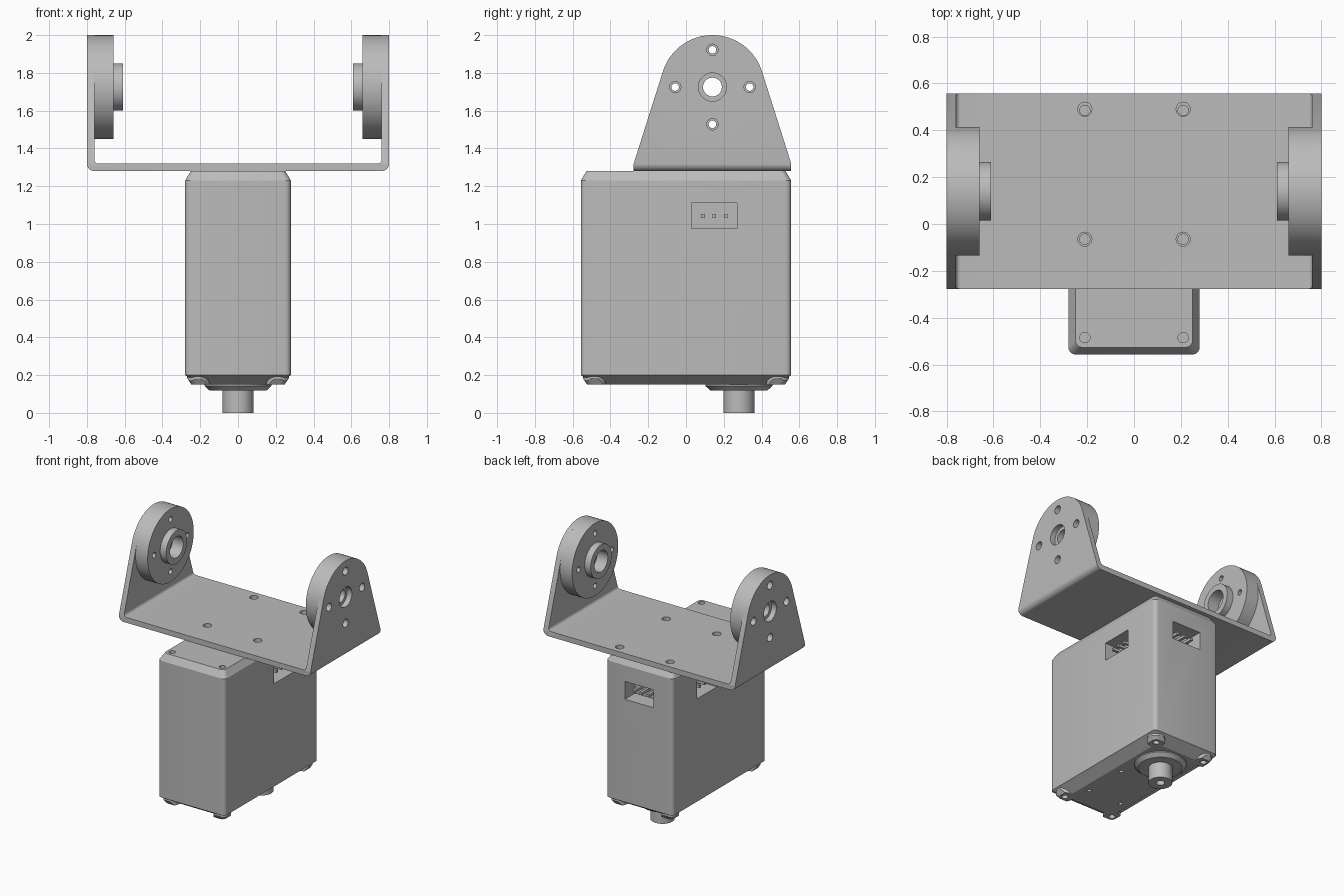
import bpy, bmesh, math
from math import sin, cos, pi, atan2, acos, hypot

cube = bpy.data.objects.get("Cube")
if cube:
    bpy.data.objects.remove(cube, do_unlink=True)

grey = bpy.data.materials.new("plain grey")
grey.use_nodes = True
colour = (0.5, 0.5, 0.5, 1)
grey.diffuse_color = colour
grey.node_tree.nodes["Principled BSDF"].inputs["Base Color"].default_value = colour


def loft(name, rings):
    """Closed solid through matching rings of points."""
    bm = bmesh.new()
    rows = [[bm.verts.new(p) for p in ring] for ring in rings]
    n = len(rows[0])
    for a, b in zip(rows, rows[1:]):
        for i in range(n):
            j = (i + 1) % n
            bm.faces.new((a[i], a[j], b[j], b[i]))
    bm.faces.new(rows[0][::-1])
    bm.faces.new(rows[-1])
    bmesh.ops.recalc_face_normals(bm, faces=bm.faces)
    mesh = bpy.data.meshes.new(name)
    bm.to_mesh(mesh)
    bm.free()
    mesh.materials.append(grey)
    ob = bpy.data.objects.new(name, mesh)
    bpy.context.collection.objects.link(ob)
    return ob


def place(u, v, w, axis):
    """Point with w along the axis and u, v across it."""
    return {"x": (w, u, v), "y": (u, w, v), "z": (u, v, w)}[axis]


def prism(name, pts, axis, lo, hi):
    return loft(name, [[place(u, v, w, axis) for u, v in pts] for w in (lo, hi)])


def arc(u, v, r, a0, a1, n=8):
    return [(u + r * cos(a0 + (a1 - a0) * i / n), v + r * sin(a0 + (a1 - a0) * i / n))
            for i in range(n + 1)]


def lathe(name, u, v, axis, steps, n=32):
    """Round part along an axis from (radius, position) steps."""
    return loft(name, [[place(a, b, w, axis) for a, b in arc(u, v, r, 0, 2 * pi, n)[:-1]]
                       for r, w in steps])


def box(name, lo, hi):
    pts = [(lo[0], lo[1]), (hi[0], lo[1]), (hi[0], hi[1]), (lo[0], hi[1])]
    return prism(name, pts, "z", lo[2], hi[2])


def boolean(ob, tool, kind="DIFFERENCE", keep=False):
    mod = ob.modifiers.new("cut", "BOOLEAN")
    mod.operation, mod.object, mod.solver = kind, tool, "EXACT"
    bpy.context.view_layer.objects.active = ob
    bpy.ops.object.modifier_apply(modifier=mod.name)
    if not keep:
        bpy.data.objects.remove(tool, do_unlink=True)


def drill(ob, u, v, r, axis, lo, hi):
    boolean(ob, lathe("cutter", u, v, axis, [(r, lo), (r, hi)], 24))


def slab(name, steps, hx=0.28, hy=0.557, r=0.03):
    """Rounded rectangle stack from (inset, height) steps."""
    rings = []
    for inset, z in steps:
        ring = []
        for k, (sx, sy) in enumerate([(1, 1), (-1, 1), (-1, -1), (1, -1)]):
            ring += arc(sx * (hx - inset - r), sy * (hy - inset - r), r,
                        k * pi / 2, (k + 1) * pi / 2, 5)
        rings.append([(x, y, z) for x, y in ring])
    return loft(name, rings)


# Motor housing with sloped underside edges
body = slab("motor_housing", [(0.08, 0.15), (0, 0.2), (0, 1.23), (0.03, 1.28)])
envelope = slab("corner_envelope", [(0.033, 0.15), (0, 0.2), (0, 1.23), (0.03, 1.28)])
sides = [(sx, sy) for sx in (-1, 1) for sy in (-1, 1)]
for sx, sy in sides:
    post = lathe("corner_post", sx * 0.21, sy * 0.485, "z", [(0.06, 0.15), (0.06, 0.26)])
    boolean(post, envelope, "INTERSECT", keep=True)
    boolean(body, post, "UNION")
bpy.data.objects.remove(envelope, do_unlink=True)

# Screw holes in the housing
for sx, sy in sides:
    drill(body, sx * 0.21, sy * 0.485, 0.022, "z", 0.1, 0.2)
    drill(body, sx * 0.21, sy * 0.485, 0.022, "z", 1.2, 1.3)
    drill(body, sx * 0.14, -0.14 + sy * 0.17, 0.015, "z", 0.1, 0.2)
for sx in (-1, 1):
    drill(body, sx * 0.21, -0.065, 0.022, "z", 1.2, 1.3)

# Connector sockets on both sides and the back, with three pins each
z0, z1, depth = 0.975, 1.11, 0.12
for s in (-1, 1):
    xs = sorted((s * (0.28 - depth), s * 0.3))
    boolean(body, box("cutter", (xs[0], 0.03, z0), (xs[1], 0.27, z1)))
boolean(body, box("cutter", (-0.12, 0.557 - depth, z0), (0.12, 0.6, z1)))
for k in (-0.06, 0, 0.06):
    for s in (-1, 1):
        xs = sorted((s * 0.14, s * 0.265))
        box("side_pin", (xs[0], 0.14 + k, 1.033), (xs[1], 0.16 + k, 1.053))
    box("back_pin", (k - 0.01, 0.42, 1.033), (k + 0.01, 0.542, 1.053))

# Output collar and shaft
lathe("output_collar", 0, 0.28, "z", [(0.15, 0.118), (0.178, 0.143), (0.178, 0.17)], 48)
shaft = lathe("output_shaft", 0, 0.28, "z", [(0.082, 0), (0.082, 0.16)])
drill(shaft, 0, 0.28, 0.03, "z", -0.05, 0.1)

# U bracket: bent strip trimmed to the tapered arm outline
half = (arc(0.76, 1.32, 0.04, -pi / 2, 0) + [(0.8, 2.05), (0.76, 2.05)]
        + arc(0.74, 1.34, 0.02, 0, -pi / 2))
profile = half + [(-x, z) for x, z in reversed(half)]
bracket = prism("u_bracket", profile, "y", -0.277, 0.557)
cy, cz, rad, hw = 0.14, 1.725, 0.275, 0.417
tangent = atan2(1.32 - cz, hw) + acos(rad / hypot(hw, 1.32 - cz))
outline = ([(cy - hw, 1.2), (cy + hw, 1.2), (cy + hw, 1.32)]
           + arc(cy, cz, rad, tangent, pi - tangent, 32) + [(cy - hw, 1.32)])
boolean(bracket, prism("cutter", outline, "x", -1, 1), "INTERSECT")
for sx in (-1, 1):
    for y in (-0.065, 0.49):
        drill(bracket, sx * 0.21, y, 0.03, "z", 1.2, 1.4)

# Pivot horns inside the arms
bolts = [(cy + 0.197 * cos(k * pi / 2), cz + 0.197 * sin(k * pi / 2)) for k in range(4)]
drill(bracket, cy, cz, 0.075, "x", -1, 1)
for y, z in bolts:
    drill(bracket, y, z, 0.03, "x", -1, 1)
for s, side in ((-1, "right"), (1, "left")):
    horn = lathe(side + "_horn", cy, cz, "x",
                 [(rad, s * 0.76), (rad, s * 0.66), (0.125, s * 0.66), (0.125, s * 0.61)], 64)
    drill(horn, cy, cz, 0.05, "x", *sorted((s * 0.5, s * 0.9)))
    drill(horn, cy, cz, 0.08, "x", *sorted((s * 0.5, s * 0.7)))
    for y, z in bolts:
        drill(horn, y, z, 0.02, "x", *sorted((s * 0.5, s * 0.9)))

# Smooth the round faces and keep the edges sharp
bpy.ops.object.select_all(action="DESELECT")
for ob in bpy.context.collection.objects:
    if ob.type == "MESH" and grey.name in ob.data.materials:
        ob.select_set(True)
        bpy.context.view_layer.objects.active = ob
bpy.ops.object.shade_smooth_by_angle(angle=math.radians(25))
